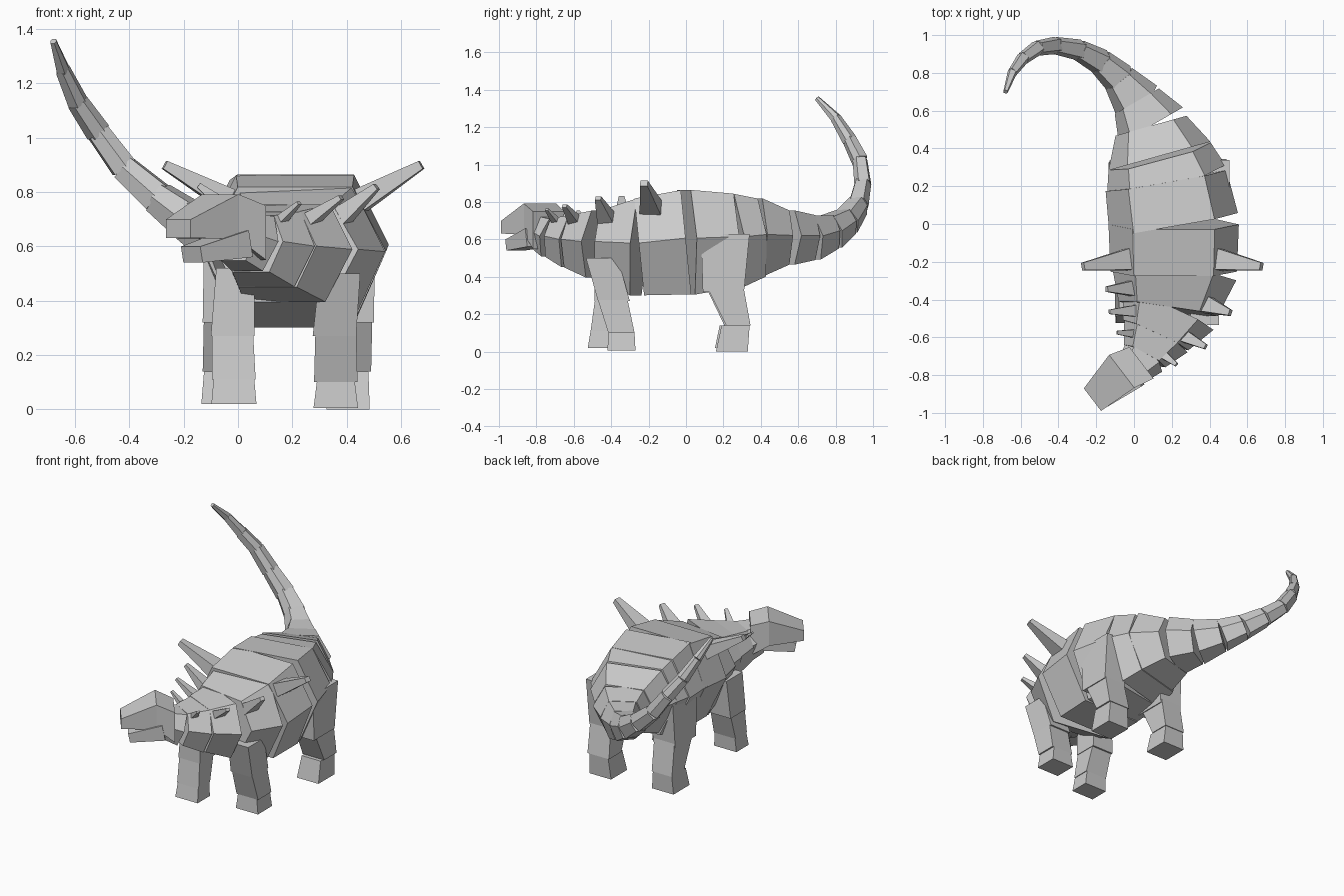
import bpy, bmesh
from mathutils import Vector

HEX = [(-.63, 1), (.63, 1), (1, .08), (.62, -1), (-.62, -1), (-1, .08)]
BOX = [(-1, 1), (1, 1), (1, -1), (-1, -1)]


def loft(name, rings):
    """Flat-faced solid through rings of points, capped at both ends."""
    bm = bmesh.new()
    vs = [[bm.verts.new(p) for p in r] for r in rings]
    n = len(vs[0])
    for a, b in zip(vs, vs[1:]):
        for i in range(n):
            j = (i + 1) % n
            bm.faces.new((a[i], a[j], b[j], b[i]))
    bm.faces.new(vs[0])
    bm.faces.new(vs[-1])
    bmesh.ops.recalc_face_normals(bm, faces=bm.faces)
    me = bpy.data.meshes.new(name)
    bm.to_mesh(me)
    bm.free()
    ob = bpy.data.objects.new(name, me)
    bpy.context.collection.objects.link(ob)
    return ob


def ring(c, d, hw, hh, shape):
    """Cross-section of half size hw x hh, square to direction d."""
    side = d.cross(Vector((0, 0, 1))).normalized()
    up = side.cross(d).normalized()
    return [Vector(c) + side * hw * u + up * hh * v for u, v in shape]


def segment(name, a, b, shape):
    """Tapered block between stations a and b = (x, y, z, half width, half height)."""
    d = (Vector(b[:3]) - Vector(a[:3])).normalized()
    return loft(name, [ring(s[:3], d, s[3], s[4], shape) for s in (a, b)])


# neck and torso plates, front to back
body = [
    (.00, -.76, .635, .10, .09), (.055, -.70, .61, .125, .105),
    (.115, -.59, .59, .19, .14), (.18, -.45, .575, .265, .18),
    (.21, -.25, .56, .335, .26), (.21, 0, .585, .345, .28),
    (.17, .23, .595, .325, .25), (.135, .36, .61, .28, .21),
    (.09, .52, .61, .195, .145)]
for i, (a, b) in enumerate(zip(body, body[1:])):
    segment(f"body_plate_{i + 1}", a, b, HEX)

# tail segments, curling up to the left
tail = [
    body[-1], (.015, .65, .61, .135, .12), (-.08, .77, .64, .09, .09),
    (-.18, .86, .695, .07, .07), (-.295, .922, .78, .056, .056),
    (-.42, .945, .89, .046, .046), (-.515, .93, 1.02, .04, .04),
    (-.59, .875, 1.13, .034, .034), (-.645, .80, 1.25, .025, .025),
    (-.68, .70, 1.355, .012, .012)]
for i, (a, b) in enumerate(zip(tail, tail[1:])):
    segment(f"tail_segment_{i + 1}", a, b, HEX)

# head and lower jaw
d = Vector((-.255, -.195, 0)).normalized()
head = [((.04, -.735, .65), .105, .10), ((-.065, -.78, .71), .11, .082),
        ((-.22, -.93, .665), .075, .034)]
loft("head", [ring(c, d, w, h, BOX) for c, w, h in head])
segment("lower_jaw", (.0, -.79, .61, .08, .05), (-.17, -.915, .57, .06, .03), BOX)

# back spikes: base, tip, half size along the body
spikes = [
    ((.40, -.18, .74), (.675, -.225, .90), .065),
    ((.02, -.18, .74), (-.27, -.225, .90), .065),
    ((.37, -.42, .70), (.51, -.47, .82), .048),
    ((-.01, -.34, .72), (-.145, -.345, .825), .04),
    ((.24, -.58, .68), (.38, -.65, .78), .038),
    ((.0, -.46, .70), (-.13, -.465, .78), .03),
    ((.14, -.68, .68), (.225, -.745, .76), .025),
    ((.0, -.58, .68), (-.09, -.575, .75), .022)]
for i, (a, b, s) in enumerate(spikes):
    segment(f"spike_{i + 1}", (*a, s, s * .75), (*b, s * .25 + .004, s * .25), BOX)


# legs: thigh, shin and foot blocks from rings (x, y, z, half x, half y)
def leg(name, rings):
    quads = [[(x + hx * u, y + hy * v, z) for u, v in BOX] for x, y, z, hx, hy in rings]
    for part, k in (("thigh", 0), ("shin", 2), ("foot", 4)):
        loft(f"{name}_{part}", quads[k:k + 2])


leg("front_right_leg", [
    (.375, -.45, .50, .075, .085), (.355, -.385, .27, .08, .085),
    (.36, -.395, .29, .075, .08), (.36, -.345, .10, .08, .07),
    (.36, -.345, .10, .07, .07), (.36, -.345, .005, .082, .075)])
leg("front_left_leg", [
    (-.01, -.40, .52, .07, .085), (-.02, -.41, .27, .08, .08),
    (-.02, -.41, .29, .075, .075), (-.015, -.45, .11, .08, .06),
    (-.015, -.45, .11, .075, .06), (-.015, -.46, .02, .083, .065)])
leg("hind_right_leg", [
    (.41, .21, .63, .095, .13), (.42, .20, .32, .08, .11),
    (.42, .205, .36, .075, .10), (.41, .28, .14, .08, .065),
    (.41, .265, .14, .07, .075), (.405, .245, 0, .08, .085)])
leg("hind_left_leg", [
    (-.03, .19, .62, .095, .13), (-.05, .19, .32, .08, .11),
    (-.05, .20, .36, .075, .10), (-.055, .27, .14, .075, .065),
    (-.055, .255, .14, .07, .075), (-.055, .24, .02, .08, .085)])
